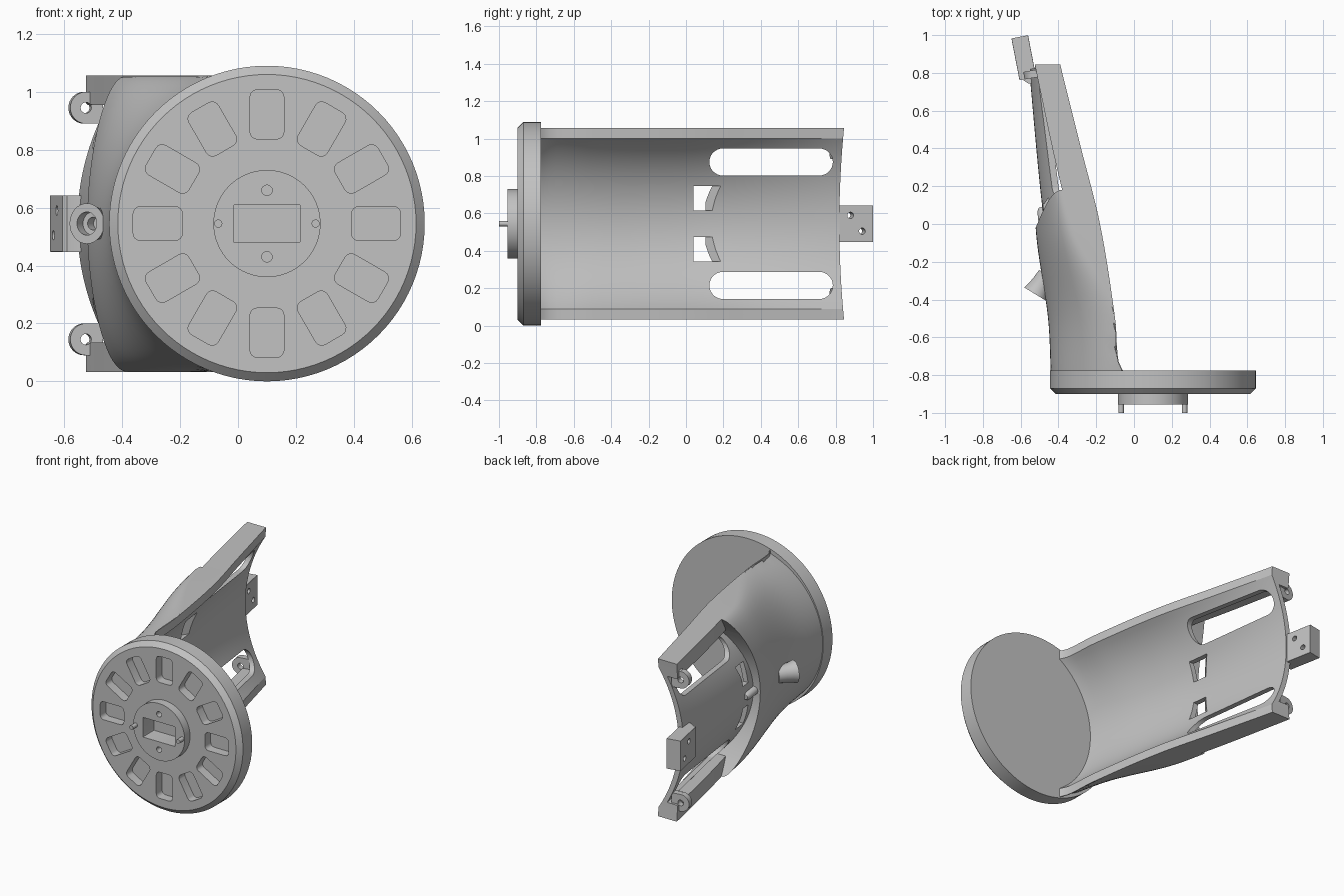
import bpy, bmesh, math
from mathutils import Vector

cube = bpy.data.objects.get("Cube")
if cube:
    bpy.data.objects.remove(cube, do_unlink=True)

grey = bpy.data.materials.new("plain grey")
grey.use_nodes = True
grey.diffuse_color = (0.54, 0.54, 0.54, 1)
grey.node_tree.nodes["Principled BSDF"].inputs["Base Color"].default_value = (0.54, 0.54, 0.54, 1)

MID = 0.545   # height of the main axis
DISC_X = 0.1  # sideways position of the disc
X, Y, Z = Vector((1, 0, 0)), Vector((0, 1, 0)), Vector((0, 0, 1))


def finish(name, bm):
    bmesh.ops.remove_doubles(bm, verts=bm.verts, dist=1e-5)
    bmesh.ops.recalc_face_normals(bm, faces=bm.faces)
    mesh = bpy.data.meshes.new(name)
    bm.to_mesh(mesh)
    bm.free()
    mesh.materials.append(grey)
    obj = bpy.data.objects.new(name, mesh)
    bpy.context.collection.objects.link(obj)
    return obj


def rounded(w, h, r, n=8):
    """Outline of a rounded rectangle; r = w/2 = h/2 gives a circle."""
    pts = []
    for q, (sx, sy) in enumerate(((1, 1), (-1, 1), (-1, -1), (1, -1))):
        for i in range(n + 1):
            a = (q + i / n) * math.pi / 2
            p = (sx * (w / 2 - r) + r * math.cos(a), sy * (h / 2 - r) + r * math.sin(a))
            if not pts or math.dist(p, pts[-1]) > 1e-5 and math.dist(p, pts[0]) > 1e-5:
                pts.append(p)
    return pts


def circle(r, n=8):
    return rounded(2 * r, 2 * r, r, n)


def add_prism(bm, outline, origin, along, side, layers):
    """Loft an outline along a direction; layers are (distance, scale)."""
    along = Vector(along).normalized()
    u = Vector(side).normalized()
    v = along.cross(u)
    rings = [[bm.verts.new(Vector(origin) + along * d + (u * a + v * b) * s)
              for a, b in outline] for d, s in layers]
    n = len(outline)
    for r0, r1 in zip(rings, rings[1:]):
        for i in range(n):
            bm.faces.new((r0[i], r0[(i + 1) % n], r1[(i + 1) % n], r1[i]))
    bm.faces.new(rings[0][::-1])
    bm.faces.new(rings[-1])


def prism(name, *args):
    bm = bmesh.new()
    add_prism(bm, *args)
    return finish(name, bm)


def cut(obj, specs):
    """Subtract several prisms from an object."""
    bm = bmesh.new()
    for spec in specs:
        add_prism(bm, *spec)
    cutter = finish("cutter", bm)
    cutter.hide_render = True
    mod = obj.modifiers.new("cut", 'BOOLEAN')
    mod.operation, mod.solver, mod.object = 'DIFFERENCE', 'EXACT', cutter
    bpy.context.view_layer.objects.active = obj
    bpy.ops.object.modifier_apply(modifier=mod.name)
    bpy.data.objects.remove(cutter, do_unlink=True)


def curve(points):
    """Smoothed interpolation through (y, value) points."""
    def slope(i):
        (a, p), (b, q) = points[max(i - 1, 0)], points[min(i + 1, len(points) - 1)]
        return (q - p) / (b - a)

    def at(y):
        y = min(max(y, points[0][0]), points[-1][0])
        k = next(i for i in range(len(points) - 1) if y <= points[i + 1][0])
        (a, p), (b, q) = points[k], points[k + 1]
        h, t = b - a, (y - a) / (b - a)
        return (p * (1 + 2 * t) * (1 - t) ** 2 + q * t * t * (3 - 2 * t)
                + h * t * (1 - t) * (slope(k) * (1 - t) - slope(k + 1) * t))
    return at


# --- curved arm: outer and inner arcs lofted along y, with a recessed rear panel between rails
outer_mid = curve([(-.8, -.44), (-.5, -.455), (-.03, -.52), (.84, -.555)])
outer_edge = curve([(-.8, .1), (-.5, -.05), (-.1, -.29), (.2, -.385), (.84, -.525)])
inner_mid = curve([(-.8, -.3), (-.5, -.35), (-.2, -.405), (.1, -.452), (.84, -.522)])
inner_edge = curve([(-.8, -.04), (-.735, -.08), (-.5, -.1), (0, -.18), (.4, -.28), (.84, -.39)])
HALF, INNER, PANEL, END = 0.512, 0.455, 0.41, 0.82


def inner_x(y, dz):
    mid, edge = inner_mid(y), inner_edge(y)
    d = edge - mid
    r = (INNER ** 2 + d * d) / (2 * d)
    return mid + r - math.sqrt(max(r * r - min(abs(dz), INNER) ** 2, 0))


def outer_x(y, dz, rear, panel):
    if rear and panel:
        return inner_x(y, dz) - .035
    x = outer_edge(y)
    if not rear:
        x -= (x - outer_mid(y)) * math.sqrt(max(1 - (dz / HALF) ** 2, 0))
    return min(x, inner_edge(y) - .006)


def arm_point(s, dz, rear, panel, inner):
    bulge = max(0, 1 - abs(s) / .75)
    y = s + (dz / HALF) ** 2 * (.2 * bulge + .025 * max(0, s) / END) - .02 * bulge
    return (inner_x(y, dz) if inner else outer_x(y, dz, rear, panel), y, MID + dz)


rows = [(-.8 + .8 * i / 24, False) for i in range(25)] + [(END * i / 18, True) for i in range(19)]
rail = [(dz, False) for dz in (PANEL, .435, INNER, .475, .492, .504, .51, HALF)]
cols = ([(-dz, f) for dz, f in reversed(rail)]
        + [(-PANEL + 2 * PANEL * i / 28, True) for i in range(29)] + rail)
bm = bmesh.new()
grid = [[[bm.verts.new(arm_point(s, dz, rear, panel, inner)) for dz, panel in cols]
         for s, rear in rows] for inner in (False, True)]
nr, nc = len(rows), len(cols)
for layer in grid:
    for i in range(nr - 1):
        for j in range(nc - 1):
            bm.faces.new((layer[i][j], layer[i][j + 1], layer[i + 1][j + 1], layer[i + 1][j]))
rim = ([(0, j) for j in range(nc)] + [(i, nc - 1) for i in range(1, nr)]
       + [(nr - 1, j) for j in range(nc - 2, -1, -1)] + [(i, 0) for i in range(nr - 2, 0, -1)])
for (a, b), (c, d) in zip(rim, rim[1:] + rim[:1]):
    bm.faces.new((grid[0][a][b], grid[0][c][d], grid[1][c][d], grid[1][a][b]))
arm = finish("curved_arm", bm)

# long slots and slanted windows through the rear panel
window = [(-.6, .04), (-.48, .04), (-.35, .04), (-.35, .3), (-.475, .105), (-.6, .105)]
cuts = []
for side in (-1, 1):
    cuts.append((rounded(.66, .145, .0724), (-.8, .455, MID + side * .33), X, Y, [(0, 1), (1, 1)]))
    cuts.append((window, (0, 0, MID + side * .137 - .065), Z, X, [(0, 1), (.13, 1)]))
cut(arm, cuts)

# --- flared screw boss on the outside of the arm
boss_dir = Vector((.52, .85, 0)).normalized()
boss_at = Vector((-.522, -.372, MID))
boss = prism("screw_boss", circle(.07), boss_at, boss_dir, Z,
             [(0, 1), (.03, .87), (.07, .78), (.12, .72)])
bore = [(circle(.04), boss_at - boss_dir * .02, boss_dir, Z, [(0, 1), (.06, 1), (.061, .55), (.1, .55)])]
cut(boss, bore)
cut(arm, bore)
prism("screw_channel", circle(.026), (-.475, -.04, MID), (-.1, 1, 0), Z, [(0, 1), (.11, 1), (.13, .6)])

# --- round end disc with a ring of shallow pockets
disc = prism("end_disc", circle(.545, 24), (DISC_X, -.9, MID), Y, X, [(0, .945), (.03, 1), (.125, 1)])
cuts = []
for k in range(12):
    a = k * math.pi / 6
    radial = Vector((math.cos(a), 0, math.sin(a)))
    cuts.append((rounded(.17, .117, .025, 4), Vector((DISC_X, -.95, MID)) + radial * .377,
                 Y, radial, [(0, 1), (.11, 1)]))
socket = (rounded(.232, .128, .004, 2), (DISC_X, -1, MID), Y, X, [(0, 1), (.16, 1)])
cut(disc, cuts + [socket])

# --- raised hub with socket, screw holes and pins
hub = prism("hub", circle(.185, 16), (DISC_X, -.955, MID), Y, X, [(0, 1), (.056, 1)])
cut(hub, [socket] + [(circle(.018, 4), (DISC_X, -1, MID + s * .115), Y, X, [(0, 1), (.09, 1)])
                     for s in (-1, 1)])
for name, s in (("right_pin", -1), ("left_pin", 1)):
    prism(name, circle(.014, 4), (DISC_X + s * .168, -1, MID), Y, X, [(0, 1), (.06, 1)])

# --- lugs at the free end of the arm
lug_dir = Vector((-.17, .985, 0))
lug_side = Vector((.985, .17, 0))
for name, s in (("lower_lug", -1), ("upper_lug", 1)):
    centre = Vector((-.525, .775, MID + s * .4))
    hole = [(circle(.019, 4), centre - lug_dir * .05, lug_dir, lug_side, [(0, 1), (.15, 1)])]
    cut(prism(name, circle(.055), centre, lug_dir, lug_side, [(0, 1), (.04, 1)]), hole)
    web = prism(name + "_web", rounded(.06, .11, .002, 1), centre + lug_side * .03, lug_dir, lug_side,
                [(0, 1), (.04, 1)])
    cut(web, hole)
    cut(arm, hole)

# --- tilted mounting block with two cross holes
block_dir = Vector((-.19, .98, 0)).normalized()
block_side = Vector((.98, .19, 0)).normalized()
block = prism("mounting_block", rounded(.09, .195, .001, 1), (-.562, .77, MID), block_dir, block_side,
              [(0, 1), (.225, 1)])
cut(block, [(circle(.017, 4), Vector((-.585, y, z)) - block_side * .2, block_side, Z, [(0, 1), (.4, 1)])
            for y, z in ((.87, .59), (.935, .505))])
prism("block_foot", [(0, .04), (.045, .01), (.085, 0), (.085, .08), (0, .08)],
      (-.606, .735, MID - .0975), Z, X, [(0, 1), (.195, 1)])

# --- shading
bpy.ops.object.select_all(action='DESELECT')
for obj in bpy.context.collection.objects:
    if obj.type == 'MESH':
        obj.select_set(True)
        bpy.context.view_layer.objects.active = obj
bpy.ops.object.shade_smooth_by_angle(angle=math.radians(30))
